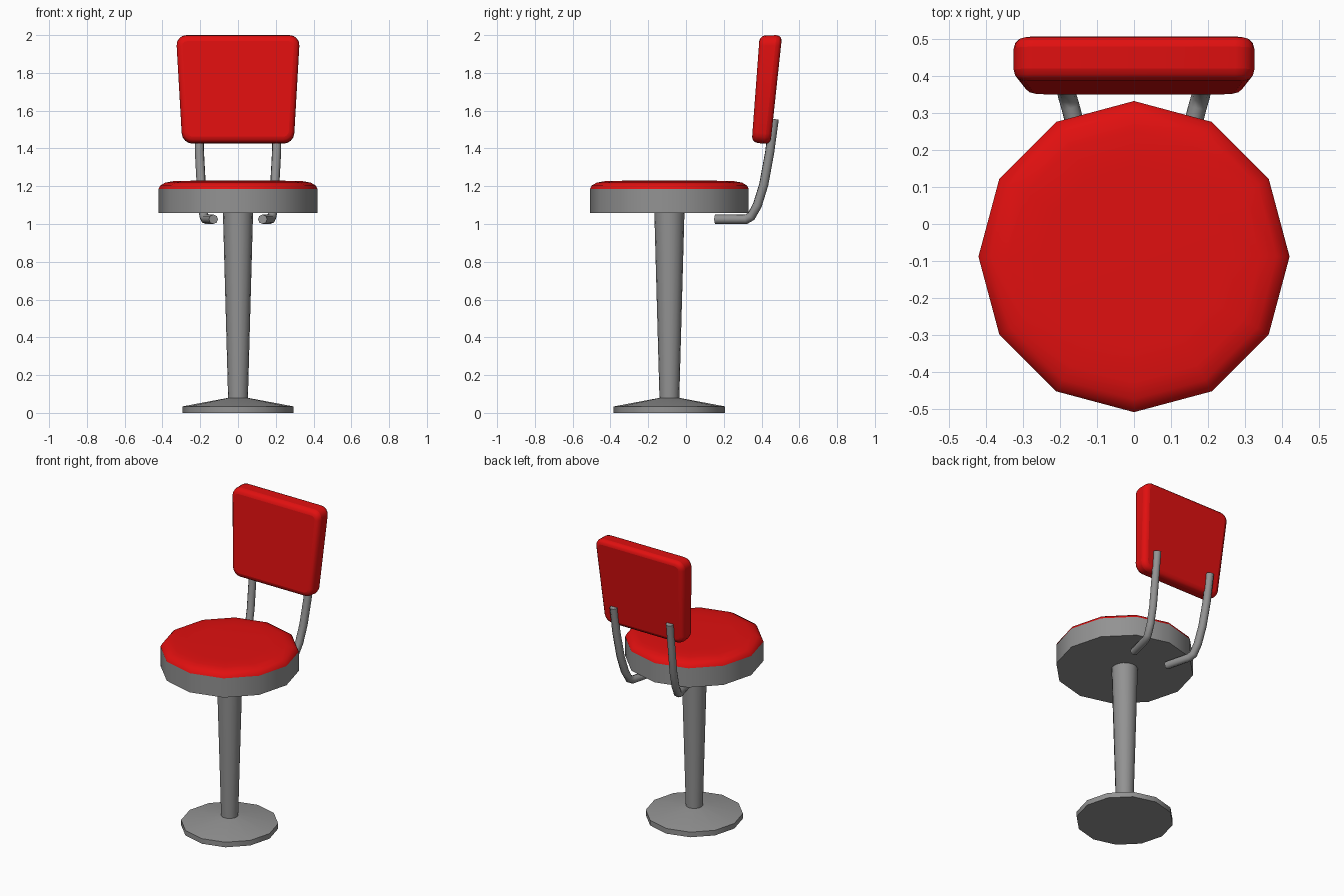
import bpy, bmesh, math
from mathutils import Vector

if "Cube" in bpy.data.objects:
    bpy.data.objects.remove(bpy.data.objects["Cube"])

CY = -0.088  # y of the stool's centre axis


def material(name, rgb):
    m = bpy.data.materials.new(name)
    m.diffuse_color = (*rgb, 1)
    m.use_nodes = True
    m.node_tree.nodes["Principled BSDF"].inputs["Base Color"].default_value = m.diffuse_color
    return m


RED = material("red vinyl", (0.75, 0.005, 0.005))
GREY = material("grey metal", (0.29, 0.29, 0.29))


def smooth(ob, angle=40):
    bpy.ops.object.select_all(action='DESELECT')
    ob.select_set(True)
    bpy.context.view_layer.objects.active = ob
    bpy.ops.object.shade_smooth_by_angle(angle=math.radians(angle))


def add_object(name, mesh, mat):
    mesh.materials.clear()
    mesh.materials.append(mat)
    ob = bpy.data.objects.new(name, mesh)
    bpy.context.collection.objects.link(ob)
    return ob


def bm_object(name, bm, mat):
    bmesh.ops.recalc_face_normals(bm, faces=bm.faces)
    mesh = bpy.data.meshes.new(name)
    bm.to_mesh(mesh)
    bm.free()
    return add_object(name, mesh, mat)


def lathe(name, profile, mat, sides=12):
    """Turn a (radius, z) profile round the stool axis, capping both ends."""
    bm = bmesh.new()
    rings = []
    for r, z in profile:
        rings.append([bm.verts.new((r * math.cos(math.tau * i / sides),
                                    CY + r * math.sin(math.tau * i / sides), z))
                      for i in range(sides)])
    for a, b in zip(rings, rings[1:]):
        for i in range(sides):
            j = (i + 1) % sides
            bm.faces.new((a[i], a[j], b[j], b[i]))
    bm.faces.new(rings[0])
    bm.faces.new(rings[-1])
    ob = bm_object(name, bm, mat)
    smooth(ob)
    return ob


# Floor base, pole, seat pan and cushion
lathe("base", [(0.295, 0), (0.295, 0.034), (0.05, 0.08)], GREY)
lathe("pole", [(0.052, 0.06), (0.08, 1.07)], GREY, 16)
lathe("seat_pan", [(0.42, 1.058), (0.42, 1.186)], GREY)
lathe("seat_cushion", [(0.42, 1.186), (0.412, 1.203), (0.385, 1.219),
                       (0.34, 1.227), (0.25, 1.229)], RED)

# Backrest: tapered, leaning slab with rounded corners and edges
bm = bmesh.new()
outline = [(-0.295, 0), (0.295, 0), (0.328, 1), (-0.328, 1)]
front = [bm.verts.new((x, 0.348 + 0.042 * t, 1.432 + 0.566 * t)) for x, t in outline]
back = [bm.verts.new((x, 0.447 + 0.062 * t, 1.422 + 0.578 * t)) for x, t in outline]
bm.faces.new(front)
bm.faces.new(back[::-1])
for i in range(4):
    j = (i + 1) % 4
    bm.faces.new((front[i], back[i], back[j], front[j]))
corners = [bm.edges.get((f, b)) for f, b in zip(front, back)]
bmesh.ops.bevel(bm, geom=corners, offset=0.055, segments=4, profile=0.5, affect='EDGES')
rest = bm_object("backrest", bm, RED)
smooth(rest, 60)
bev = rest.modifiers.new("rounded edges", 'BEVEL')
bev.width = 0.03
bev.segments = 3
bev.limit_method = 'ANGLE'
bev.angle_limit = math.radians(45)

# Two bent tubes joining the seat to the backrest
PATH = [(0.13, 0.155, 1.025), (0.172, 0.318, 1.025), (0.18, 0.345, 1.04),
        (0.187, 0.378, 1.10), (0.195, 0.412, 1.21), (0.204, 0.443, 1.38),
        (0.207, 0.467, 1.555)]
for side, label in ((-1, "left"), (1, "right")):
    cu = bpy.data.curves.new("tube_path", 'CURVE')
    cu.dimensions = '3D'
    cu.bevel_depth = 0.025
    cu.bevel_resolution = 2
    cu.use_fill_caps = True
    sp = cu.splines.new('POLY')
    sp.points.add(len(PATH) - 1)
    for p, (x, y, z) in zip(sp.points, PATH):
        p.co = (side * x, y, z, 1)
    tmp = bpy.data.objects.new("tube_path", cu)
    bpy.context.collection.objects.link(tmp)
    bpy.context.view_layer.update()
    mesh = bpy.data.meshes.new_from_object(
        tmp.evaluated_get(bpy.context.evaluated_depsgraph_get()))
    bpy.data.objects.remove(tmp)
    smooth(add_object(label + "_back_tube", mesh, GREY), 50)
